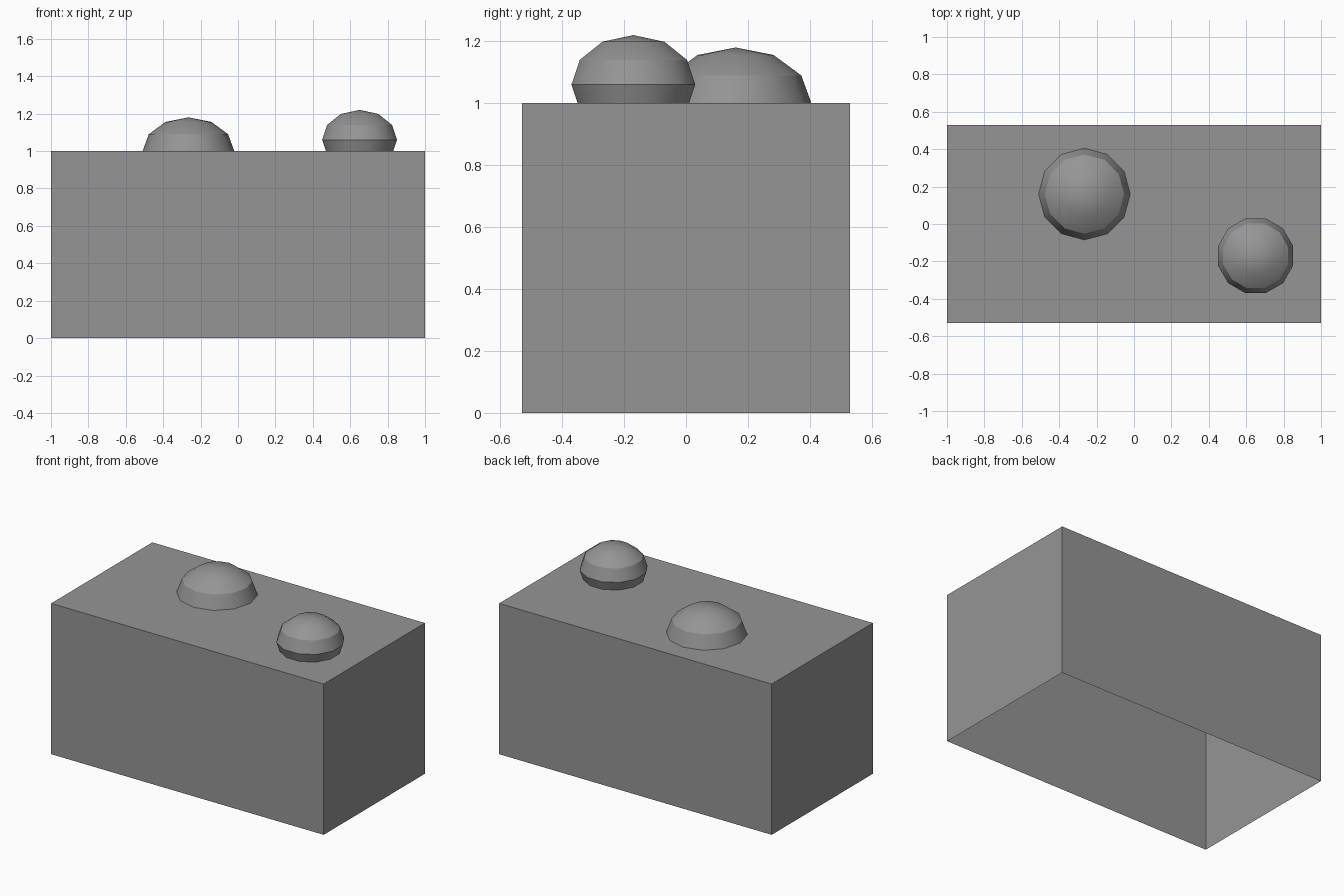
import bpy
import bmesh
from math import radians
from mathutils import Matrix

default_cube = bpy.data.objects.get("Cube")
if default_cube:
    bpy.data.objects.remove(default_cube, do_unlink=True)

# One plain grey for everything
GREY = (0.3, 0.3, 0.3, 1)
grey = bpy.data.materials.new("plain grey")
grey.use_nodes = True
grey.diffuse_color = GREY
grey.node_tree.nodes["Principled BSDF"].inputs["Base Color"].default_value = GREY


def add_object(name, bm):
    mesh = bpy.data.meshes.new(name)
    bm.to_mesh(mesh)
    bm.free()
    mesh.materials.append(grey)
    obj = bpy.data.objects.new(name, mesh)
    bpy.context.collection.objects.link(obj)
    return obj


# Box body, open underneath
bm = bmesh.new()
bmesh.ops.create_cube(bm, size=1, matrix=Matrix.Translation((0, 0, 0.5)) @ Matrix.Diagonal((2, 1.06, 1, 1)))
underside = [f for f in bm.faces if f.normal.z < -0.5]
bmesh.ops.delete(bm, geom=underside, context="FACES_ONLY")
add_object("box_body", bm)


# Flattened low-poly balls sunk into the lid
def add_knob(name, centre, radius, half_height, turn):
    bm = bmesh.new()
    bmesh.ops.create_uvsphere(bm, u_segments=12, v_segments=6, radius=1)
    shape = Matrix.Rotation(radians(turn), 4, "Z") @ Matrix.Diagonal((radius, radius, half_height, 1))
    bm.transform(Matrix.Translation(centre) @ shape)
    knob = add_object(name, bm)
    bpy.ops.object.select_all(action="DESELECT")
    knob.select_set(True)
    bpy.context.view_layer.objects.active = knob
    bpy.ops.object.shade_smooth_by_angle(angle=radians(30))


add_knob("wide_knob", (-0.265, 0.16, 1), 0.245, 0.18, 0)
add_knob("small_knob", (0.65, -0.17, 1.06), 0.207, 0.16, 15)
